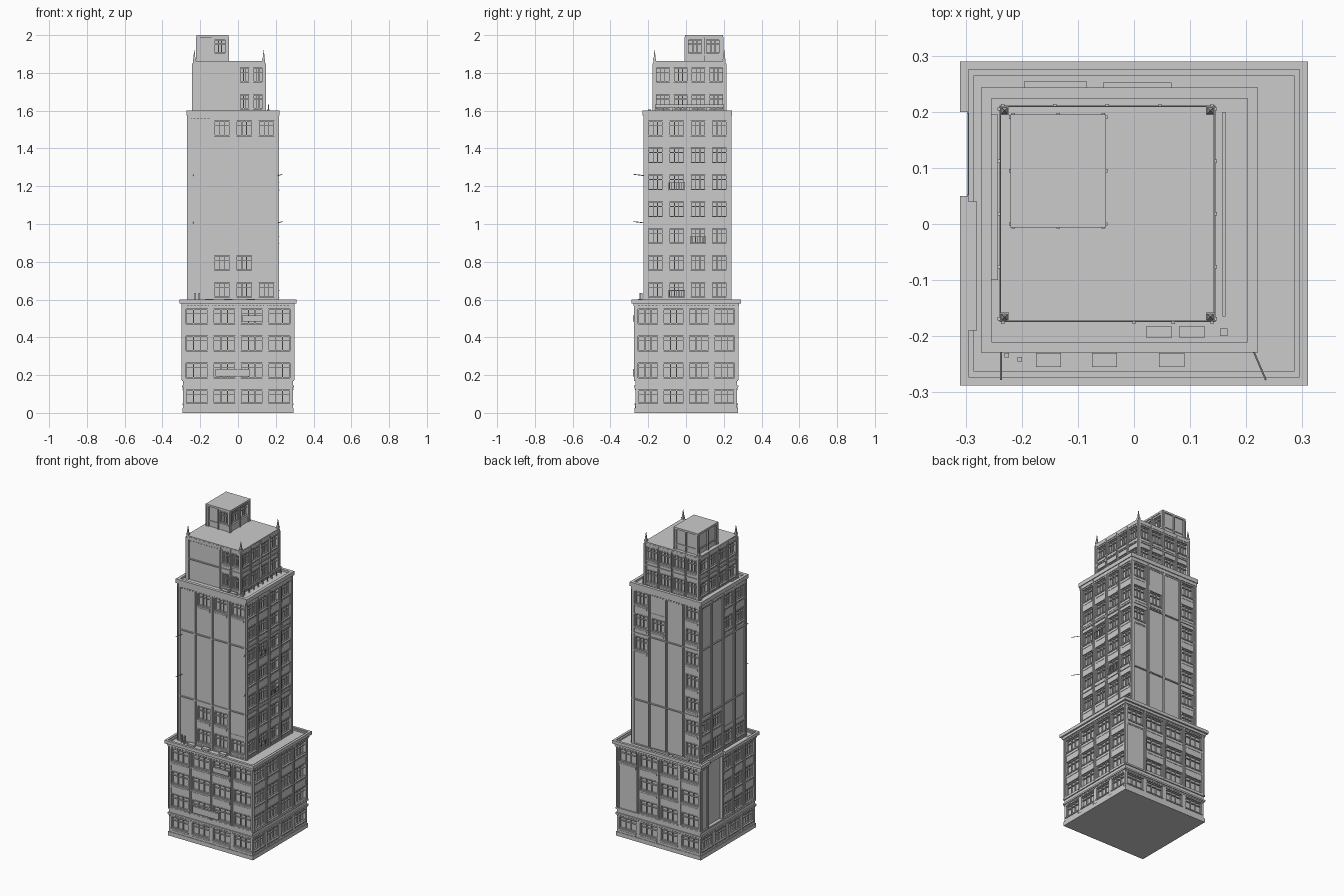
import bpy, bmesh, math
from mathutils import Vector, Matrix

if "Cube" in bpy.data.objects:
    bpy.data.objects.remove(bpy.data.objects["Cube"])


def box(bm, lo, hi):
    lo, hi = Vector(lo), Vector(hi)
    m = Matrix.Translation((lo + hi) / 2) @ Matrix.Diagonal((*(hi - lo), 1))
    bmesh.ops.create_cube(bm, size=1, matrix=m)


def finish(bm, name):
    me = bpy.data.meshes.new(name)
    bm.to_mesh(me)
    bm.free()
    ob = bpy.data.objects.new(name, me)
    bpy.context.collection.objects.link(ob)
    return ob


def face_box(bm, rect, face):
    """Box placer on one wall: u along the wall, z up, d outward from the wall plane."""
    x0, x1, y0, y1 = rect

    def put(u0, u1, z0, z1, d0, d1):
        if face == "front":
            box(bm, (u0, y0 - d1, z0), (u1, y0 - d0, z1))
        elif face == "back":
            box(bm, (u0, y1 + d0, z0), (u1, y1 + d1, z1))
        elif face == "left":
            box(bm, (x0 - d1, u0, z0), (x0 - d0, u1, z1))
        else:
            box(bm, (x1 + d0, u0, z0), (x1 + d1, u1, z1))
    return put


FACES = ("front", "right", "back", "left")
D = 0.014     # depth of window reveals


def edges_of(rect, face, n):
    a, b = rect[:2] if face in ("front", "back") else rect[2:]
    return [a + (b - a) * i / n for i in range(n + 1)]


def window_cell(wall, frame, u0, u1, z0, z1, w0, w1, margin):
    """Wall around one opening, plus sill, frame and glazing bars."""
    a, b = u0 + margin, u1 - margin
    wall(u0, a, z0, z1, -D, 0)
    wall(b, u1, z0, z1, -D, 0)
    wall(a, b, z0, w0, -D, 0)
    wall(a, b, w1, z1, -D, 0)
    wall(a - .004, b + .004, w0 - .007, w0, 0, .005)
    wall(a - .003, b + .003, w1, w1 + .006, 0, .003)
    t, h = .004, w1 - w0
    for u in (a, a + (b - a) / 3, a + (b - a) * 2 / 3 - t, b - t):
        frame(u, u + t, w0, w1, -D, -.006)
    for z in (w0, w0 + h * .66, w1 - t):
        frame(a, b, z, z + t, -D, -.005)


def tier(name, rect, z0, z1, first, pitch, floors, win_h, bays, has_window, margin, pil=.016, base=None):
    x0, x1, y0, y1 = rect
    core, walls, pils, frames = (bmesh.new() for _ in range(4))
    box(core, (x0 + D, y0 + D, z0), (x1 - D, y1 - D, z1))
    finish(core, name + "_core")
    for face in FACES:
        wall, frame, pier = (face_box(b, rect, face) for b in (walls, frames, pils))
        e = bays.get(face) or edges_of(rect, face, bays["n"])
        for i in range(len(e) - 1):
            for f in range(floors):
                w0 = first + f * pitch
                c0 = z0 if f == 0 else w0 - .03
                c1 = z1 if f == floors - 1 else w0 + pitch - .03
                kind = has_window(face, i, f)
                if kind == "deep":
                    continue
                if kind:
                    window_cell(wall, frame, e[i], e[i + 1], c0, c1, w0, w0 + win_h, margin)
                    wall(e[i] + margin, e[i + 1] - margin, c0 + .006, w0 - .012, 0, .002)
                else:
                    wall(e[i], e[i + 1], c0, c1, -D, -.002)
        if pil:
            for k, u in enumerate(e):      # piers, doubled at the corners
                lo = max(e[0] - .004, u - pil / 2)
                hi = min(e[-1] + .004, u + pil / 2)
                pier(lo, hi, z0, z1, -D, .004)
                pier((lo + hi) / 2 - .003, (lo + hi) / 2 + .003, z0, z1, 0, .008)
    finish(walls, name + "_walls")
    finish(pils, name + "_piers")
    finish(frames, name + "_window_frames")


def band(name, rect, z0, z1, out, inner=.02, gap=None, dentil=0):
    """Ring moulding round a tier, with optional dentils and a broken stretch on the left."""
    bm = bmesh.new()
    x0, x1, y0, y1 = rect
    for face in FACES:
        put = face_box(bm, rect, face)
        e = edges_of(rect, face, 1)
        k = out if face in ("front", "back") else -inner
        runs = [(e[0] - k, e[1] + k)]
        if gap and face == "left":
            runs = [(runs[0][0], gap[0]), (gap[1], runs[0][1])]
        for a, b in runs:
            put(a, b, z0, z1, -inner, out)
            if dentil:
                n = int((b - a) / .018)
                for i in range(n):
                    u = a + (b - a) * (i + .5) / n
                    put(u - .004, u + .004, z0 - dentil, z0, -.002, out * .6)
    finish(bm, name)


BASE = (-.29, .29, -.268, .27)
MID = (-.262, .21, -.218, .232)
TOP = (-.235, .14, -.17, .206)

# Ground floor and shopfront windows
tier("ground_floor", BASE, 0, .175, .05, .13, 1, .07, {"n": 4}, lambda *a: True, .014, pil=0)
band("plinth", BASE, 0, .025, .005)
band("shop_cornice", BASE, .136, .146, .007, dentil=.008)
band("ground_cornice", BASE, .168, .178, .006)

# Base block, three storeys
left_edges = [-.268, -.16, -.055, .05, .2, .27]
tier("base", BASE, .175, .575, .185, .143, 3, .078, {"n": 4, "left": left_edges},
     lambda face, i, f: "deep" if (face, i) == ("left", 3) else not (
         (face == "back" and i == 3 and f < 2) or (face == "left" and i == 4)), .014)
band("base_cornice_lower", BASE, .565, .58, .01, gap=(.05, .2), dentil=.01)
band("base_cornice_upper", BASE, .58, .6, .02, inner=-.005, gap=(.05, .2))
band("base_parapet", BASE, .575, .594, .005, inner=.005)
bm = bmesh.new()
box(bm, (-.287, -.265, .57), (.287, .267, .586))
finish(bm, "base_roof")


# Middle tower: right side fully glazed, the others mostly blank
def mid_windows(face, i, f):
    if face == "front":
        return (i, f) in {(1, 6), (2, 6), (3, 6), (1, 0), (2, 0), (3, 0), (2, 1), (1, 1)}
    if face == "back":
        return i == 0 or (i == 2 and f == 5) or (i == 3 and f > 3)
    if face == "left":
        return (f > 4 and i < 2) or f == 0 or (f == 1 and i > 1)
    return True


tier("tower", MID, .585, 1.575, .612, .1425, 7, .078, {"n": 4}, mid_windows, .017)
for k, z in enumerate((.585, .865, 1.282)):
    band("tower_string_course_%d" % k, MID, z, z + .007, .005)
band("tower_cornice_lower", MID, 1.555, 1.575, .006, dentil=.01)
band("tower_cornice_upper", MID, 1.575, 1.6, .011, inner=.008)
bm = bmesh.new()
box(bm, (-.258, -.214, 1.57), (.206, .228, 1.588))
finish(bm, "tower_roof")

# Upper tier, blank on the front left
tier("crown", TOP, 1.585, 1.85, 1.61, .142, 2, .075,
     {"n": 4, "front": [-.235, 0, .07, .14]},
     lambda face, i, f: not (face == "front" and i == 0), .01, pil=.012)
band("crown_string_course", TOP, 1.715, 1.722, .005)
band("crown_cornice", TOP, 1.838, 1.855, .004, dentil=.007)
bm = bmesh.new()
box(bm, (-.238, -.173, 1.85), (.143, .209, 1.862))
finish(bm, "crown_roof")

# Corner finials
bm = bmesh.new()
for x in (-.231, .136):
    for y in (-.166, .202):
        box(bm, (x - .006, y - .006, 1.585), (x + .006, y + .006, 1.875))
        box(bm, (x - .008, y - .008, 1.865), (x + .008, y + .008, 1.873))
        bmesh.ops.create_cone(bm, cap_ends=True, segments=4, radius1=.008, radius2=.001, depth=.045,
                              matrix=Matrix.Translation((x, y, 1.8975)) @ Matrix.Rotation(math.pi / 4, 4, "Z"))
finish(bm, "corner_finials")

# Roof house
HOUSE = (-.215, -.055, 0, .19)
tier("roof_house", HOUSE, 1.86, 1.99, 1.905, .1, 1, .07, {"n": 2},
     lambda face, i, f: face == "right" or (face == "front" and i == 1), .01, pil=.008)
bm = bmesh.new()
box(bm, (-.22, -.006, 1.988), (-.05, .195, 2))
finish(bm, "roof_house_roof")
band("roof_house_band", HOUSE, 1.893, 1.9, .003)

# Wall signs (blank boards) and window rails
bm = bmesh.new()
front, right = face_box(bm, BASE, "front"), face_box(bm, BASE, "right")
front(-.12, .06, .192, .232, 0, .012)
front(.02, .13, .485, .515, 0, .012)
finish(bm, "blank_boards")
bm = bmesh.new()
rail = face_box(bm, MID, "right")
for i, f in ((1, 0), (2, 2), (1, 4)):
    a, z = -.218 + .1125 * i + .014, .612 + .1425 * f
    rail(a, a + .085, z + .034, z + .038, .004, .009)
    rail(a, a + .085, z - .004, z, 0, .009)
    for k in range(7):
        rail(a + .0135 * k, a + .0135 * k + .003, z, z + .036, .004, .008)
finish(bm, "window_rails")

# Roof vents, rail wall and small chimneys
bm = bmesh.new()
for x in (-.175, -.075, .045):
    box(bm, (x, -.255, .58), (x + .045, -.23, .602))
for x in (.022, .081):
    box(bm, (x, -.203, 1.58), (x + .045, -.182, 1.6))
box(bm, (.153, -.2, 1.58), (.167, -.186, 1.606))
box(bm, (-.295, -.19, .58), (-.28, .04, .598))
box(bm, (-.195, .24, .58), (-.085, .255, .598))
box(bm, (-.055, .24, .58), (.067, .252, .598))
box(bm, (-.255, -.1, 1.58), (-.242, .195, 1.597))
finish(bm, "roof_vents")
bm = bmesh.new()
box(bm, (.158, -.165, 1.618), (.163, .2, 1.632))
for k in range(9):
    y = -.163 + .045 * k
    box(bm, (.158, y - .002, 1.58), (.163, y + .002, 1.625))
finish(bm, "roof_rail")
bm = bmesh.new()
for x, y in ((-.227, -.234), (-.204, -.241)):
    box(bm, (x - .004, y - .004, .58), (x + .004, y + .004, .635))
finish(bm, "roof_pipes")

# Thin poles from the front corners
bm = bmesh.new()
for p, q in (((-.237, -.21), (-.237, -.278)), ((.208, -.215), (.235, -.278))):
    for z in (1.255, 1.005):
        a, b = Vector((*p, z)), Vector((*q, z + .008))
        m = Matrix.Translation((a + b) / 2) @ (b - a).to_track_quat("Z", "Y").to_matrix().to_4x4()
        bmesh.ops.create_cone(bm, cap_ends=True, segments=6, radius1=.002, radius2=.002,
                              depth=(b - a).length, matrix=m)
finish(bm, "corner_poles")
